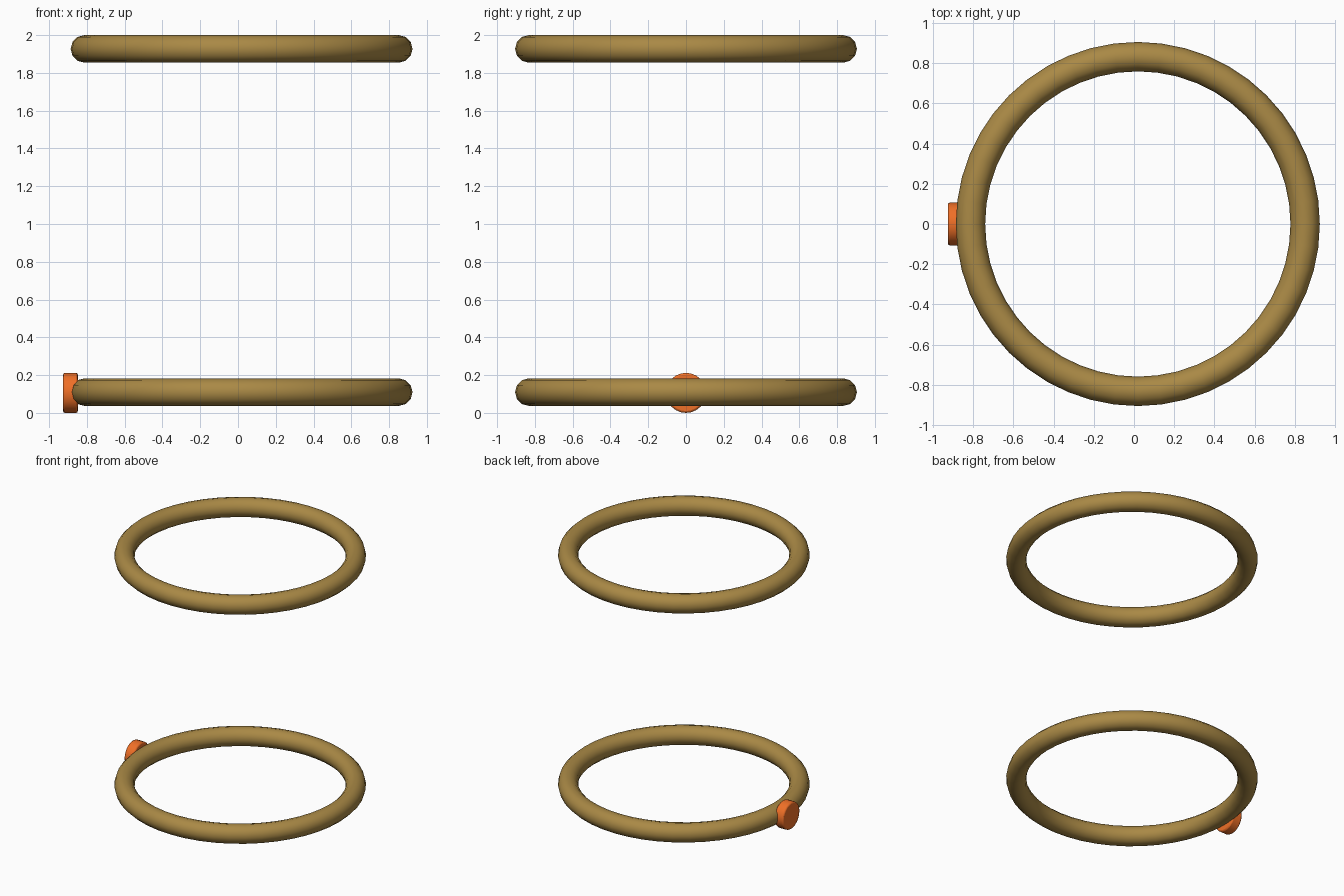
import bpy
import math

if "Cube" in bpy.data.objects:
    bpy.data.objects.remove(bpy.data.objects["Cube"])

CX = 0.019          # ring axis, shifted so the whole model is centred
MAJOR, MINOR = 0.832, 0.073


def material(name, color):
    m = bpy.data.materials.new(name)
    m.diffuse_color = color
    m.use_nodes = True
    m.node_tree.nodes["Principled BSDF"].inputs["Base Color"].default_value = m.diffuse_color
    return m


gold = material("gold", (0.40, 0.25, 0.06, 1))
orange = material("orange", (0.87, 0.16, 0.02, 1))


def finish(name, mat):
    ob = bpy.context.object
    ob.name = name
    ob.data.materials.append(mat)
    bpy.ops.object.shade_smooth_by_angle(angle=math.radians(40))
    return ob


# Two identical floating rings
for name, z in (("lower_ring", 0.110), ("upper_ring", 1.927)):
    bpy.ops.mesh.primitive_torus_add(
        location=(CX, 0, z), major_radius=MAJOR, minor_radius=MINOR,
        major_segments=48, minor_segments=12)
    finish(name, gold)

# Round button on the left side of the lower ring, with softened rims
bpy.ops.mesh.primitive_cylinder_add(
    vertices=24, radius=0.106, depth=0.078,
    location=(-0.887, 0, 0.106), rotation=(0, math.pi / 2, 0))
button = bpy.context.object
bevel = button.modifiers.new("rim", 'BEVEL')
bevel.width = 0.01
bevel.segments = 2
bevel.limit_method = 'ANGLE'
bevel.angle_limit = math.radians(40)
finish("side_button", orange)
